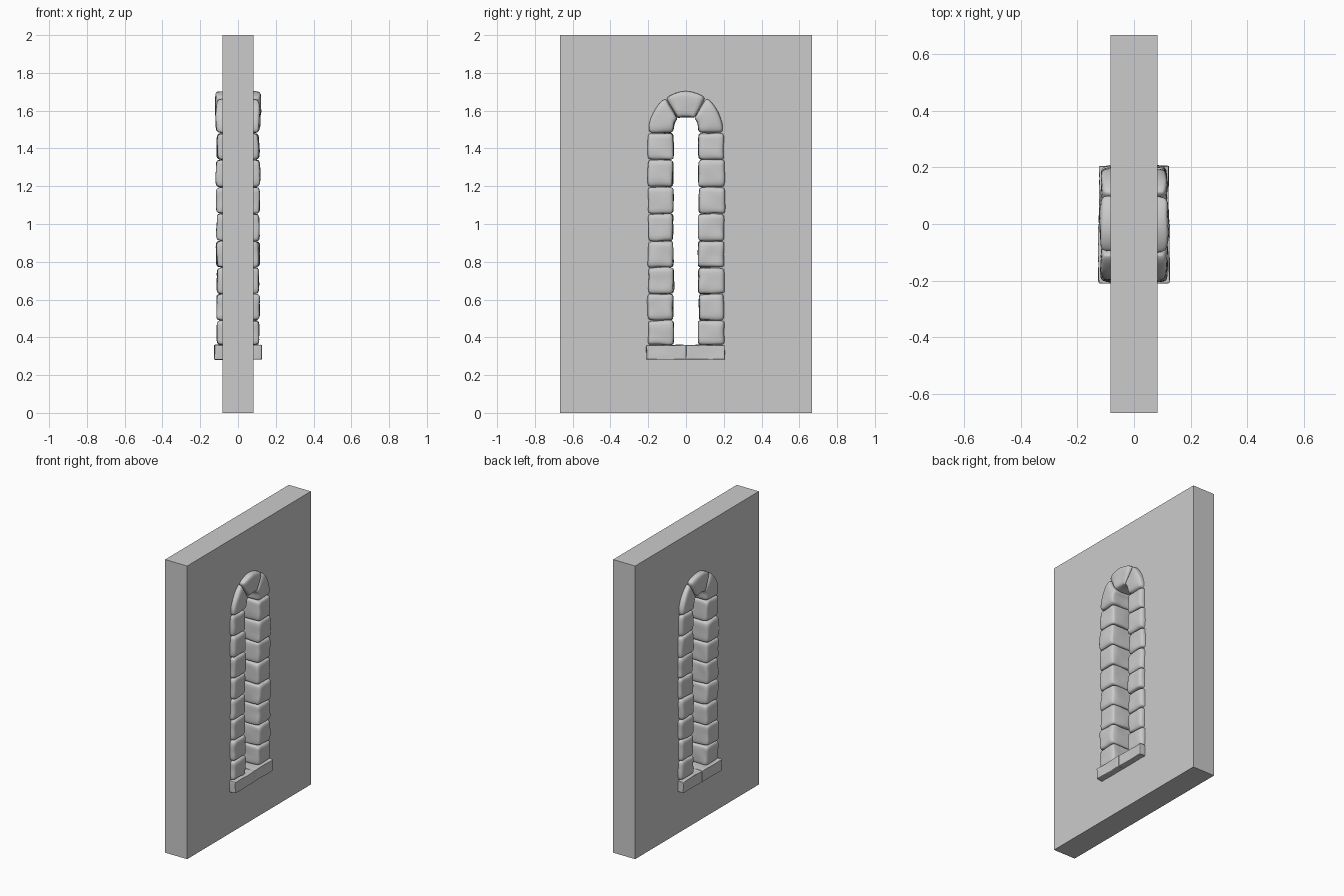
import bpy, bmesh, math, random
from mathutils import Vector, noise

if "Cube" in bpy.data.objects:
    bpy.data.objects.remove(bpy.data.objects["Cube"])

random.seed(4)
HALF_PI = math.pi / 2
SPRING = 1.48          # height where the arch begins


def finish(name, bm, smooth=True):
    bmesh.ops.recalc_face_normals(bm, faces=bm.faces)
    mesh = bpy.data.meshes.new(name)
    bm.to_mesh(mesh)
    bm.free()
    ob = bpy.data.objects.new(name, mesh)
    bpy.context.collection.objects.link(ob)
    if smooth:
        bpy.ops.object.select_all(action='DESELECT')
        ob.select_set(True)
        bpy.context.view_layer.objects.active = ob
        bpy.ops.object.shade_smooth_by_angle(angle=math.radians(40))
    return ob


def stone(name, shape, depth, k=9, rough=0.005):
    """Rounded block: shape(u, v) maps -1..1 to (y, z); depth is half the x size."""
    bm = bmesh.new()
    bmesh.ops.create_cube(bm, size=2)
    bmesh.ops.subdivide_edges(bm, edges=bm.edges[:], cuts=9, use_grid_fill=True)
    seed = Vector([random.uniform(0, 50) for _ in range(3)])
    for v in bm.verts:
        p = Vector([math.sin(c * HALF_PI) for c in v.co])
        p *= max(map(abs, p)) / sum(abs(c) ** k for c in p) ** (1 / k)
        y, z = shape(p.y, p.z)
        q = Vector((p.x * depth, y, z))
        v.co = q + noise.noise_vector(q * 14 + seed) * rough
    return finish(name, bm)


def block(y0, y1, z0, z1):
    return lambda u, v: (y0 + (y1 - y0) * (u + 1) / 2, z0 + (z1 - z0) * (v + 1) / 2)


def arch_segment(a0, a1):
    """Wedge between the inner and outer arch curves, angles in degrees."""
    def shape(u, v):
        t = math.radians(a0 + (a1 - a0) * (u + 1) / 2)
        c, s = math.cos(t), max(math.sin(t), 0)
        inner = Vector((math.copysign(abs(c) ** 0.65, c) * 0.066, s ** 0.65 * 0.087))
        outer = Vector((c * 0.2, s * 0.225))
        p = inner.lerp(outer, (v + 1) / 2)
        return p.x, SPRING + p.y
    return shape


def prism(name, outline, half):
    bm = bmesh.new()
    face = bm.faces.new([bm.verts.new((-half, y, z)) for y, z in outline])
    ext = bmesh.ops.extrude_face_region(bm, geom=[face])
    bmesh.ops.translate(bm, vec=(half * 2, 0, 0),
                        verts=[g for g in ext['geom'] if isinstance(g, bmesh.types.BMVert)])
    return finish(name, bm, smooth=False)


# Wall slab with an arched opening whose edge is buried in the stonework
wall = prism("wall", [(-0.667, 0), (0.667, 0), (0.667, 2), (-0.667, 2)], 0.083)
arc = [(0.13 * math.cos(math.pi * i / 16), SPRING + 0.155 * math.sin(math.pi * i / 16))
       for i in range(17)]
cutter = prism("opening_cutter", [(-0.13, 0.32), (0.13, 0.32)] + arc, 0.3)
cutter.hide_render = True
mod = wall.modifiers.new("opening", 'BOOLEAN')
mod.operation, mod.object, mod.solver = 'DIFFERENCE', cutter, 'EXACT'
bpy.context.view_layer.objects.active = wall
bpy.ops.object.modifier_apply(modifier=mod.name)
bpy.data.objects.remove(cutter)

# Jamb stones, eight courses on each side
courses = [0.36, 0.49, 0.63, 0.77, 0.91, 1.055, 1.195, 1.34, SPRING]
for side in (-1, 1):
    for i, (z0, z1) in enumerate(zip(courses, courses[1:])):
        inner = side * (0.066 + random.uniform(-0.003, 0.003))
        outer = side * (0.203 + random.uniform(-0.003, 0.003))
        stone(f"jamb_stone_{'left' if side < 0 else 'right'}_{i + 1}",
              block(min(inner, outer), max(inner, outer), z0, z1),
              0.113 + random.uniform(-0.004, 0.004))

# Arch: two curved haunch stones and a keystone
stone("haunch_stone_right", arch_segment(0, 58), 0.116)
stone("haunch_stone_left", arch_segment(122, 180), 0.116)
stone("keystone", arch_segment(58, 122), 0.12)

# Sill slabs meeting in the middle
stone("sill_left", block(-0.208, 0, 0.282, 0.36), 0.125, k=50, rough=0.004)
stone("sill_right", block(0, 0.205, 0.282, 0.36), 0.123, k=50, rough=0.004)
